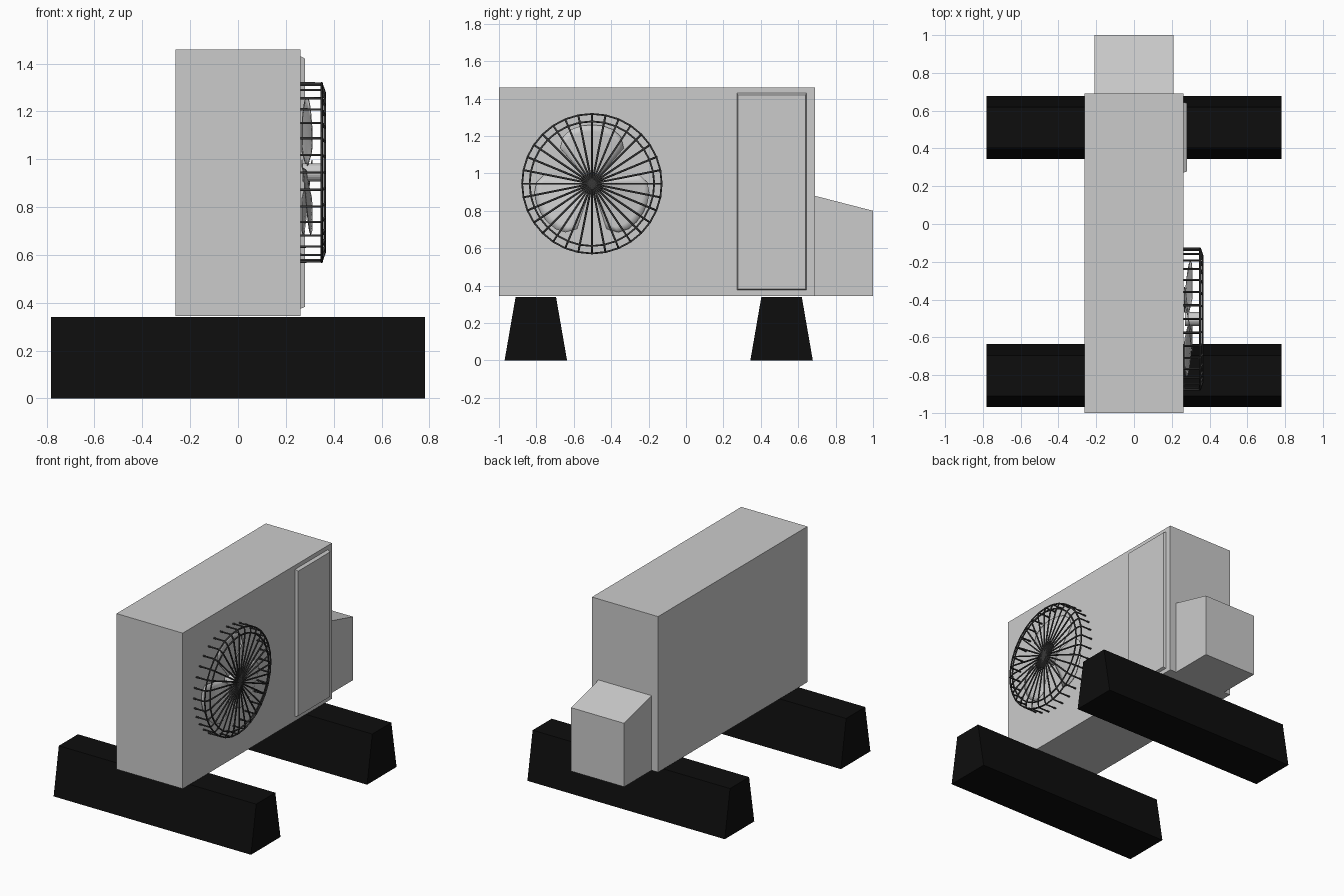
import bpy, bmesh
from math import sin, cos, pi, radians

if "Cube" in bpy.data.objects:
    bpy.data.objects.remove(bpy.data.objects["Cube"])


def material(name, v):
    m = bpy.data.materials.new(name)
    m.diffuse_color = (v, v, v, 1)
    m.use_nodes = True
    m.node_tree.nodes["Principled BSDF"].inputs["Base Color"].default_value = m.diffuse_color
    return m


BLACK = material("black_rubber", 0.004)
DARK = material("dark_wire", 0.04)


def mesh_object(name, verts, faces, mat=None):
    me = bpy.data.meshes.new(name)
    me.from_pydata(verts, [], faces)
    bm = bmesh.new()
    bm.from_mesh(me)
    bmesh.ops.recalc_face_normals(bm, faces=bm.faces)
    bm.to_mesh(me)
    bm.free()
    if mat:
        me.materials.append(mat)
    ob = bpy.data.objects.new(name, me)
    bpy.context.collection.objects.link(ob)
    return ob


def extrude_x(name, profile, x0, x1, mat=None):
    """Prism along x from a (y, z) outline."""
    n = len(profile)
    verts = [(x, y, z) for x in (x0, x1) for y, z in profile]
    faces = [tuple(range(n)), tuple(range(n, 2 * n))]
    faces += [(i, (i + 1) % n, n + (i + 1) % n, n + i) for i in range(n)]
    return mesh_object(name, verts, faces, mat)


def rect(y0, y1, z0, z1):
    return [(y0, z0), (y1, z0), (y1, z1), (y0, z1)]


# Cabinet and sloped valve cover
extrude_x("cabinet", rect(-1, 0.69, 0.345, 1.46), -0.262, 0.262)
extrude_x("valve_cover", [(0.69, 0.345), (1, 0.345), (1, 0.80), (0.69, 0.88)], -0.21, 0.21)

# Raised access panel with chamfered rim
outer, inner = rect(0.272, 0.645, 0.375, 1.432), rect(0.278, 0.64, 0.383, 1.42)
verts = [(0.26, y, z) for y, z in outer] + [(0.281, y, z) for y, z in inner]
mesh_object("access_panel", verts, [(0, 1, 2, 3), (4, 5, 6, 7)] +
            [(i, (i + 1) % 4, 4 + (i + 1) % 4, 4 + i) for i in range(4)])

# Support feet
for name, yc in (("front_foot", -0.803), ("back_foot", 0.511)):
    extrude_x(name, [(yc - 0.167, 0), (yc + 0.167, 0), (yc + 0.108, 0.34), (yc - 0.108, 0.34)],
              -0.782, 0.782, BLACK)

# Fan grille: bent wires and two rings
FY, FZ = -0.503, 0.945


def polar(x, r, a):
    return (x, FY + r * cos(a), FZ + r * sin(a))


def wires(name, paths, depth, cyclic):
    cu = bpy.data.curves.new(name, 'CURVE')
    cu.dimensions = '3D'
    cu.bevel_depth = depth
    cu.bevel_resolution = 1
    cu.use_fill_caps = True
    for pts in paths:
        sp = cu.splines.new('POLY')
        sp.points.add(len(pts) - 1)
        for p, co in zip(sp.points, pts):
            p.co = (*co, 1)
        sp.use_cyclic_u = cyclic
    cu.materials.append(DARK)
    ob = bpy.data.objects.new(name, cu)
    bpy.context.collection.objects.link(ob)


N = 32
angles = [2 * pi * i / N for i in range(N)]
wires("grille_wires", [[polar(0.26, 0.373, a), polar(0.35, 0.373, a), polar(0.363, 0.333, a),
                        polar(0.363, 0.0, a)] for a in angles], 0.0055, False)
wires("grille_rings", [[polar(x, r, a) for a in angles]
                       for x, r in ((0.35, 0.373), (0.363, 0.333))], 0.0055, True)

# Fan hub
extrude_x("fan_hub", [polar(0, 0.038, 2 * pi * i / 24)[1:] for i in range(24)], 0.27, 0.352)

# Three pitched fan blades, widening toward rounded tips
ROWS, COLS = 8, 8
for k in range(3):
    verts, faces = [], []
    for i in range(ROWS + 1):
        t = i / ROWS
        for j in range(COLS + 1):
            s = 2 * j / COLS - 1
            tip = 0.315 - 0.06 * s ** 4
            r = 0.025 + (tip - 0.025) * t
            a = radians(90 + 120 * k) + s * radians(42)
            verts.append(polar(0.288 + 0.021 * s * min(1, 2.5 * t), r, a))
    for i in range(ROWS):
        for j in range(COLS):
            q = i * (COLS + 1) + j
            faces.append((q, q + 1, q + COLS + 2, q + COLS + 1))
    blade = mesh_object(f"fan_blade_{k + 1}", verts, faces)
    mod = blade.modifiers.new("thickness", 'SOLIDIFY')
    mod.thickness = 0.004
    mod.offset = 0
    for p in blade.data.polygons:
        p.use_smooth = True
